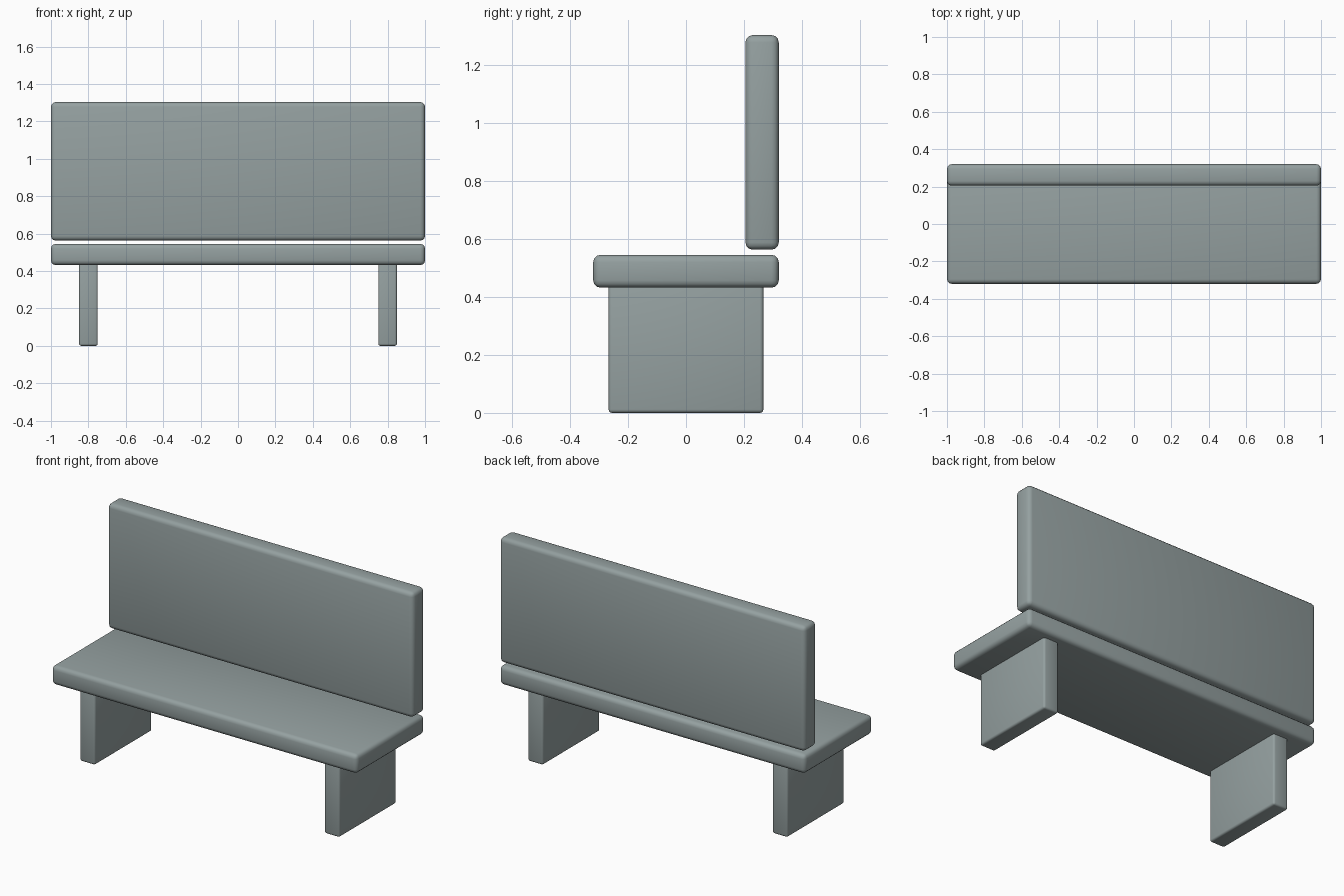
import bpy

if "Cube" in bpy.data.objects:
    bpy.data.objects.remove(bpy.data.objects["Cube"])

grey = bpy.data.materials.new("grey_stone")
grey.diffuse_color = (0.30, 0.355, 0.355, 1)
grey.use_nodes = True
grey.node_tree.nodes["Principled BSDF"].inputs["Base Color"].default_value = grey.diffuse_color


def slab(name, x, y, z, bevel):
    """Rounded box spanning the given (min, max) ranges."""
    spans = (x, y, z)
    bpy.ops.mesh.primitive_cube_add(size=1, location=[(a + b) / 2 for a, b in spans])
    ob = bpy.context.object
    ob.name = name
    ob.scale = [b - a for a, b in spans]
    bpy.ops.object.transform_apply(location=False, rotation=False, scale=True)
    ob.data.materials.append(grey)
    mod = ob.modifiers.new("rounded_edges", 'BEVEL')
    mod.width = bevel
    mod.segments = 3
    bpy.ops.object.modifier_apply(modifier=mod.name)
    bpy.ops.object.shade_smooth_by_angle()
    return ob


# Seat and the backrest floating just above its rear edge
slab("seat", (-1, 1), (-0.32, 0.32), (0.432, 0.545), 0.025)
slab("backrest", (-1, 1), (0.205, 0.32), (0.563, 1.303), 0.025)

# Slab legs, mirrored left and right
for side, label in ((-1, "left"), (1, "right")):
    cx = side * 0.80
    slab(label + "_leg", (cx - 0.05, cx + 0.05), (-0.267, 0.267), (0, 0.445), 0.012)
